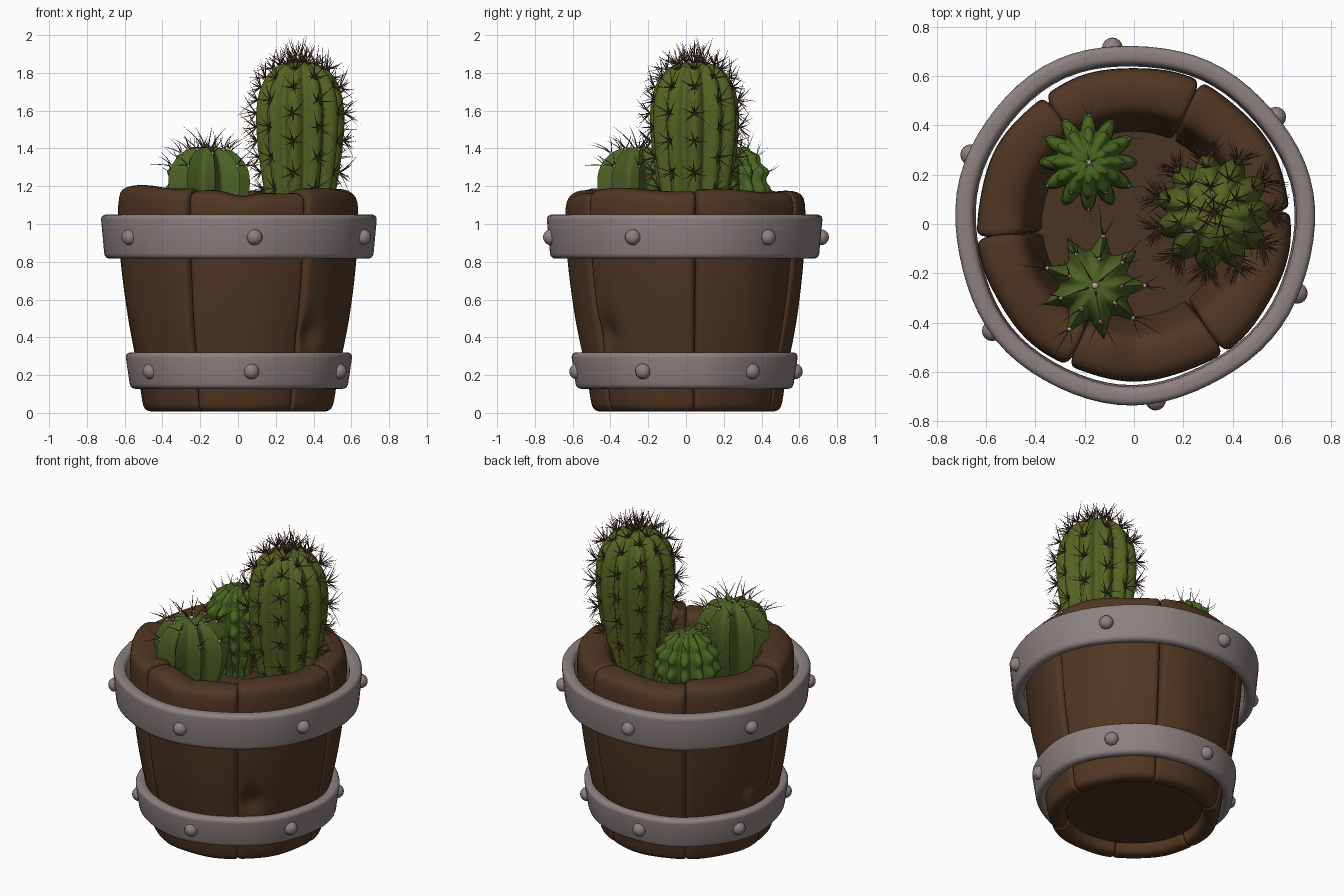
import bpy, bmesh, math, random
from mathutils import Vector

random.seed(4)
if "Cube" in bpy.data.objects:
    bpy.data.objects.remove(bpy.data.objects["Cube"], do_unlink=True)


def material(name, rgb):
    m = bpy.data.materials.new(name)
    m.use_nodes = True
    m.diffuse_color = (*rgb, 1)
    bsdf = next(n for n in m.node_tree.nodes if n.type == 'BSDF_PRINCIPLED')
    bsdf.inputs["Base Color"].default_value = (*rgb, 1)
    return m


WOOD = material("brown wood", (0.08, 0.037, 0.016))
SOIL = material("dark soil", (0.068, 0.034, 0.016))
METAL = material("grey metal", (0.27, 0.22, 0.22))
TALL = material("olive green", (0.088, 0.125, 0.016))
ROUND = material("leaf green", (0.075, 0.122, 0.018))
LUMPY = material("deep green", (0.068, 0.13, 0.014))
SPINE = material("brown spine", (0.15, 0.07, 0.045))
TAN = material("tan spine", (0.24, 0.12, 0.05))
PALE = material("pale spine", (0.5, 0.4, 0.3))


def finish(name, bm, mat, angle=180):
    bmesh.ops.recalc_face_normals(bm, faces=bm.faces)
    mesh = bpy.data.meshes.new(name)
    bm.to_mesh(mesh)
    bm.free()
    mesh.materials.append(mat)
    mesh.shade_smooth()
    if angle < 180:
        mesh.set_sharp_from_angle(angle=math.radians(angle))
    ob = bpy.data.objects.new(name, mesh)
    bpy.context.collection.objects.link(ob)
    return ob


def polar(r, a, z):
    return Vector((r * math.cos(a), r * math.sin(a), z))


def skin(bm, rings, loop_rows=False):
    """Join rings of vertices with quads."""
    pairs = list(zip(rings, rings[1:]))
    if loop_rows:
        pairs.append((rings[-1], rings[0]))
    for lo, hi in pairs:
        n = len(lo)
        for i in range(n):
            j = (i + 1) % n
            bm.faces.new((lo[i], lo[j], hi[j], hi[i]))


# Barrel staves (height, outer radius, inner radius), with chips pressed in
OUTLINE = [(.005, .49, .41), (.05, .507, .4), (.13, .517, .39), (.24, .535, .38),
           (.33, .553, .37), (.39, .566, .36), (.45, .577, .36), (.51, .588, .36),
           (.65, .608, .36), (.82, .627, .365), (1.0, .637, .4), (1.11, .637, .435),
           (1.18, .62, .46)]
DENTS = [(313, .42, .06, .06), (164, .45, .06, .05)]
TOPS = [1.18, 1.17, 1.18, 1.2, 1.175, 1.185]


def stave(k):
    bm = bmesh.new()
    steps = 14
    rings = []
    for z, r, r_in in OUTLINE:
        outer, inner = [], []
        for i in range(steps + 1):
            a = math.radians(5 + 60 * k - 0.7 + 61.4 * i / steps)
            zz = z * TOPS[k] / 1.18
            if z > 1.05:
                zz += 0.01 * math.sin(5 * a + k) - 0.03 * math.exp(-((a - 4.74) / .15) ** 2)
            rr = r + 0.004 * math.sin(9 * a + 3 * z)
            for deg, dz, depth, size in DENTS:
                d = Vector((rr * (a - math.radians(deg)), z - dz)).length
                rr -= depth * math.exp(-(d / size) ** 2)
            outer.append(bm.verts.new(polar(rr, a, zz)))
            inner.append(bm.verts.new(polar(r_in, a, zz)))
        rings.append(outer + inner[::-1])
    skin(bm, rings)
    for ring in (rings[0], rings[-1]):
        for i in range(steps):
            bm.faces.new((ring[i], ring[i + 1], ring[-2 - i], ring[-1 - i]))
    ob = finish(f"stave_{k + 1}", bm, WOOD)
    sub = ob.modifiers.new("Subdivision", 'SUBSURF')
    sub.levels = sub.render_levels = 2


for k in range(6):
    stave(k)

# Soil core, which also closes the bottom
bm = bmesh.new()
bmesh.ops.create_cone(bm, cap_ends=True, segments=48, radius1=.44, radius2=.41, depth=.79)
bmesh.ops.translate(bm, verts=bm.verts, vec=(0, 0, .465))
finish("soil", bm, SOIL, 40)


# Metal hoops and their rivets
def hoop(name, section, rivet_r, rivet_z):
    bm = bmesh.new()
    n = 72
    rings = []
    for i in range(n):
        a = math.tau * i / n
        wob = 0.006 * math.sin(3 * a + 1) + 0.004 * math.sin(7 * a)
        rings.append([bm.verts.new(polar(r + wob, a, z)) for r, z in section])
    skin(bm, rings, loop_rows=True)
    ob = finish(name, bm, METAL)
    bev = ob.modifiers.new("Bevel", 'BEVEL')
    bev.width, bev.segments, bev.limit_method = 0.028, 4, 'ANGLE'
    bev.angle_limit = math.radians(40)
    bm = bmesh.new()
    for k in range(6):
        new = bmesh.ops.create_uvsphere(bm, u_segments=16, v_segments=10, radius=.042)
        at = polar(rivet_r, math.radians(37 + 60 * k), rivet_z)
        bmesh.ops.translate(bm, verts=new["verts"], vec=at)
    finish(name + "_rivets", bm, METAL)


hoop("upper_hoop", [(.645, .82), (.71, .815), (.732, 1.05), (.655, 1.05)], .72, .93)
hoop("lower_hoop", [(.51, .13), (.573, .125), (.602, .32), (.53, .32)], .58, .22)


# Ribbed cactus bodies: each returns a surface lookup for placing spines
def along(points, t):
    """Smooth curve through the (radius, height) points, t from 0 to 1."""
    s = min(t, 0.9999) * (len(points) - 1)
    i = int(s)
    f = s - i
    p = [Vector(points[max(0, min(len(points) - 1, i + o))]) for o in (-1, 0, 1, 2)]
    return 0.5 * (2 * p[1] + (p[2] - p[0]) * f
                  + (2 * p[0] - 5 * p[1] + 4 * p[2] - p[3]) * f ** 2
                  + (3 * p[1] - p[0] - 3 * p[2] + p[3]) * f ** 3)


def cactus(name, centre, points, ribs, depth, sharp, knobs, mat):
    offset = Vector((*centre, 0))

    def surface(a, t):
        r, z = along(points, t)
        wave = 1 - abs(math.sin(ribs * a / 2)) if sharp else abs(math.cos(ribs * a / 2))
        swell = 1 + 0.07 * wave * math.cos(math.tau * knobs * t) if knobs else 1
        return offset + polar(max(r, .002) * (1 - depth * (1 - wave)) * swell, a, z)

    def normal(a, t):
        r0, z0 = along(points, t - .02)
        r1, z1 = along(points, t + .02)
        return polar(z1 - z0, a, r0 - r1).normalized()

    bm = bmesh.new()
    n, rows = ribs * 8, 44
    rings = [[bm.verts.new(surface(math.tau * i / n, j / rows)) for i in range(n)]
             for j in range(rows + 1)]
    skin(bm, rings)
    bm.faces.new(rings[-1])
    bm.faces.new(rings[0])
    finish(name, bm, mat, 50 if sharp else 180)
    return surface, normal


def spine(bm, base, d, length, r, bend):
    """Thin three-sided thorn curving along bend."""
    u = d.orthogonal().normalized()
    v = d.cross(u)
    rings = []
    for t, w in ((0, 1), (.35, .8), (.7, .5), (1, .08)):
        c = base + (d * t + bend * t * t) * length
        rings.append([bm.verts.new(c + (u * math.cos(q) + v * math.sin(q)) * r * w)
                      for q in (0, math.tau / 3, 2 * math.tau / 3)])
    skin(bm, rings)
    bm.faces.new(rings[0])
    bm.faces.new(rings[-1])


def cluster(bm, p, n, count, length, r, spread, bend):
    u = n.orthogonal().normalized()
    v = n.cross(u)
    turn = random.uniform(0, math.tau)
    for i in range(count):
        q = turn + math.tau * i / count
        d = n + (u * math.cos(q) + v * math.sin(q)) * spread * random.uniform(.7, 1.3)
        spine(bm, p, d.normalized(), length * random.uniform(.7, 1.25), r, bend)


def areole(bm, p, size):
    new = bmesh.ops.create_icosphere(bm, subdivisions=1, radius=size)
    bmesh.ops.translate(bm, verts=new["verts"], vec=p)


UP = Vector((0, 0, 1))

# Tall cactus with staggered star clusters and a crown of thorns
surf, norm = cactus("tall_cactus", (.325, .045),
                    [(.13, .84), (.165, .99), (.188, 1.14), (.215, 1.3), (.234, 1.46),
                     (.237, 1.6), (.21, 1.73), (.145, 1.82), (.06, 1.855), (0, 1.84)],
                    11, .2, False, 0, TALL)
thorns, hairs = bmesh.new(), bmesh.new()
for rib in range(11):
    a = math.tau * rib / 11
    for row in range(6):
        t = .2 + .115 * row + (.055 if rib % 2 else 0)
        p, n = surf(a, t), norm(a, t)
        cluster(thorns, p, n, 6, .09, .004, 1.2, UP * .2)
        cluster(hairs, p, n, 3, .1, .0028, 1.1, UP * -.25)
    if rib % 2:
        cluster(thorns, surf(a, .9), norm(a, .9), 4, .1, .004, .8, UP * .3)
crown = surf(0, 1)
cluster(thorns, crown, UP, 5, .13, .0045, .7, UP * .1)
cluster(hairs, crown, UP, 5, .12, .004, 1.2, UP * .2)
spine(thorns, crown, Vector((.1, 0, 1)).normalized(), .16, .0045, Vector((.06, 0, 0)))
finish("tall_cactus_thorns", thorns, SPINE)
finish("tall_cactus_hairs", hairs, TAN)

# Round star-shaped cactus
surf, norm = cactus("round_cactus", (-.16, -.25),
                    [(.1, .84), (.15, .95), (.2, 1.08), (.222, 1.2), (.212, 1.29),
                     (.16, 1.365), (.09, 1.4), (0, 1.405)],
                    9, .36, True, 0, ROUND)
thorns, dots = bmesh.new(), bmesh.new()
for rib in range(9):
    a = math.tau * rib / 9
    for t in ((.74,) if rib % 2 else (.82, .6)):
        p, n = surf(a, t), norm(a, t)
        areole(dots, p, .011)
        cluster(thorns, p, (n + UP * .5).normalized(), 3, .1, .0035, .6,
                polar(.35, a, -.15))
    if rib % 2:
        d = polar(.5, a, .9).normalized()
        spine(thorns, surf(a, .95), d, .13, .004, polar(.4, a, 0))
areole(dots, surf(0, 1), .016)
finish("round_cactus_spines", thorns, SPINE)
finish("round_cactus_areoles", dots, PALE)

# Small knobbly cactus
surf, norm = cactus("knobbly_cactus", (-.185, .25),
                    [(.09, .84), (.125, .97), (.165, 1.07), (.187, 1.18), (.178, 1.28),
                     (.13, 1.36), (.07, 1.405), (0, 1.4)],
                    12, .3, False, 7, LUMPY)
bm = bmesh.new()
for rib in range(12):
    a = math.tau * rib / 12
    for t in ((.85, .57) if rib % 2 else (.71,)):
        p, n = surf(a, t), norm(a, t)
        areole(bm, p, .006)
        cluster(bm, p, n, 2, .06, .0025, .5, UP * .4)
areole(bm, surf(0, 1), .014)
cluster(bm, surf(0, 1), UP, 5, .06, .003, 1, UP * .2)
finish("knobbly_cactus_spines", bm, PALE)
